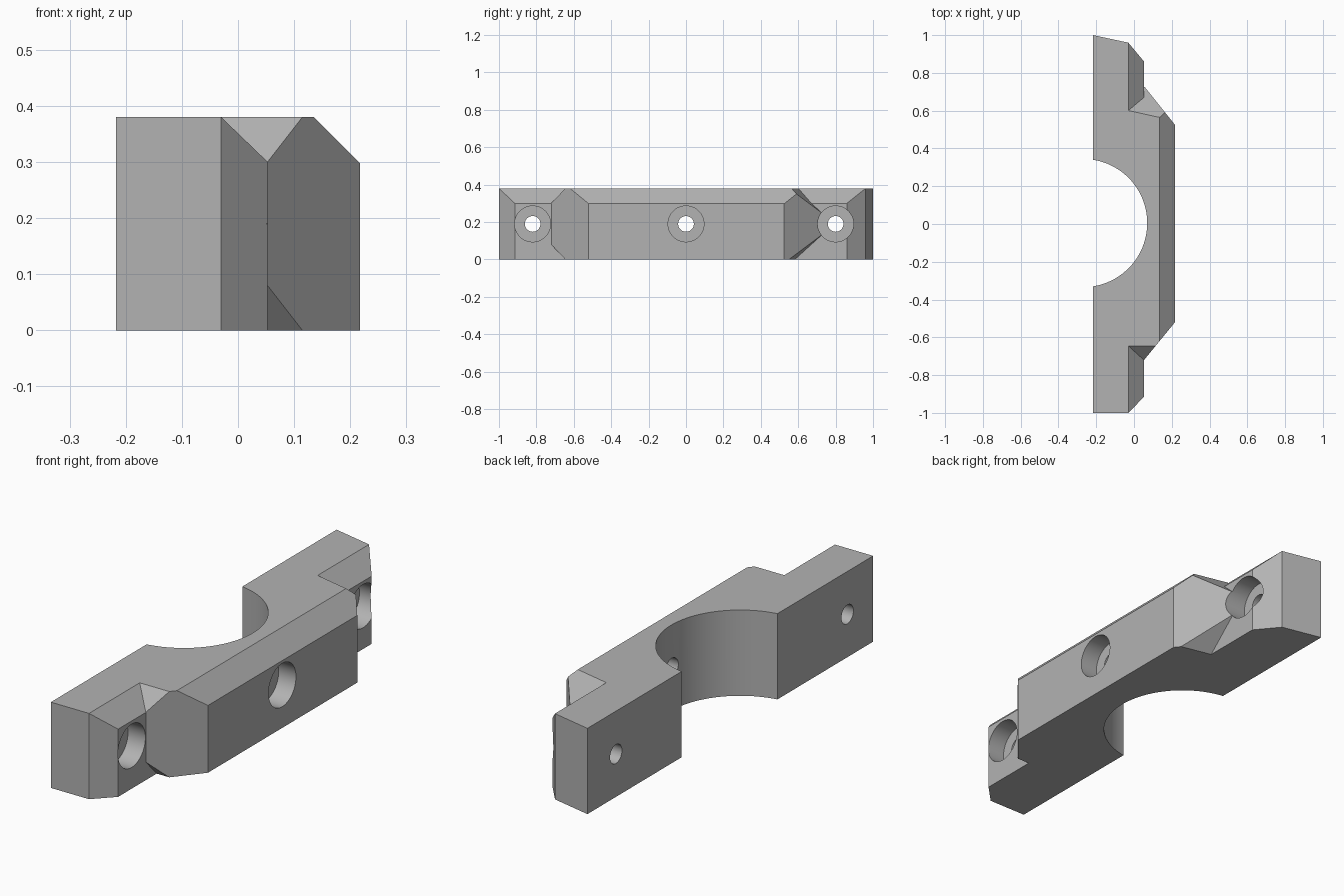
import bpy
import bmesh
from math import pi
from mathutils import Matrix, Vector

if "Cube" in bpy.data.objects:
    bpy.data.objects.remove(bpy.data.objects["Cube"])

HEIGHT = 0.38
MID = 0.19
BACK = -0.217

grey = bpy.data.materials.new("plain grey")
grey.use_nodes = True
grey.diffuse_color = (0.45, 0.45, 0.45, 1)
grey.node_tree.nodes["Principled BSDF"].inputs["Base Color"].default_value = grey.diffuse_color


def finish(bm, name):
    bmesh.ops.recalc_face_normals(bm, faces=bm.faces)
    mesh = bpy.data.meshes.new(name)
    bm.to_mesh(mesh)
    bm.free()
    mesh.materials.append(grey)
    obj = bpy.data.objects.new(name, mesh)
    bpy.context.collection.objects.link(obj)
    return obj


def chamfered_prism(name, outline, planes):
    """Extrude an outline upward, then slice off everything outside each plane."""
    bm = bmesh.new()
    base = bm.faces.new([bm.verts.new((x, y, 0)) for x, y in outline])
    top = bmesh.ops.extrude_face_region(bm, geom=[base])["geom"]
    bmesh.ops.translate(bm, vec=(0, 0, HEIGHT),
                        verts=[v for v in top if isinstance(v, bmesh.types.BMVert)])
    for point, normal in planes:
        cut = bmesh.ops.bisect_plane(
            bm, geom=bm.verts[:] + bm.edges[:] + bm.faces[:], dist=1e-5,
            plane_co=Vector(point), plane_no=Vector(normal).normalized(), clear_outer=True)
        rim = [e for e in cut["geom_cut"] if isinstance(e, bmesh.types.BMEdge)]
        bmesh.ops.holes_fill(bm, edges=rim)
    return finish(bm, name)


def cylinder(name, radius, start, end, segments):
    start, end = Vector(start), Vector(end)
    axis = end - start
    turn = axis.to_track_quat('Z', 'Y').to_matrix().to_4x4()
    bm = bmesh.new()
    bmesh.ops.create_cone(bm, cap_ends=True, segments=segments, radius1=radius,
                          radius2=radius, depth=axis.length,
                          matrix=Matrix.Translation((start + end) / 2) @ turn)
    obj = finish(bm, name)
    obj.hide_render = True
    return obj


def combine(target, tool, operation):
    mod = target.modifiers.new(operation, 'BOOLEAN')
    mod.operation = operation
    mod.solver = 'EXACT'
    mod.object = tool
    bpy.context.view_layer.objects.active = target
    bpy.ops.object.modifier_apply(modifier=mod.name)
    bpy.data.objects.remove(tool)


# Long base bar with a chamfered front top edge and clipped end corners
clamp = chamfered_prism(
    "clamp_half",
    [(BACK, -1), (-0.03, -1), (0.053, -0.915), (0.053, 0.86), (-0.03, 0.96), (BACK, 1)],
    [((-0.03, 0, HEIGHT), (0.08, 0, 0.083))])

# Raised middle block with slanted ends, bevelled above and below
block = chamfered_prism(
    "middle_block",
    [(BACK, -0.85), (-0.053, -0.85), (0.217, -0.52),
     (0.217, 0.525), (-0.043, 0.85), (BACK, 0.85)],
    [((0.135, 0, HEIGHT), (1, 0, 1)),
     ((0, -0.645, HEIGHT), (0, -1, 0.95)),
     ((0, -0.645, 0), (0, -1, -0.95)),
     ((0, 0.594, HEIGHT), (0.22, 1, 1.1)),
     ((0, 0.594, 0), (0.22, 1, -1.1))])
combine(clamp, block, 'UNION')

# Round saddle across the back
combine(clamp, cylinder("saddle_cutter", 0.339, (-0.269, 0.005, -0.2),
                        (-0.269, 0.005, 0.6), 96), 'DIFFERENCE')

# Counterbored bolt holes: y position and seating face
for y, face in ((-0.82, 0.053), (0, 0.217), (0.80, 0.053)):
    combine(clamp, cylinder("bolt_cutter", 0.042, (-0.5, y, MID), (0.5, y, MID), 32),
            'DIFFERENCE')
    combine(clamp, cylinder("bore_cutter", 0.096, (face - 0.085, y, MID), (0.5, y, MID), 48),
            'DIFFERENCE')

# One material, smooth curved walls and sharp edges
clamp.data.materials.clear()
clamp.data.materials.append(grey)
for poly in clamp.data.polygons:
    poly.material_index = 0
bpy.ops.object.select_all(action='DESELECT')
clamp.select_set(True)
bpy.context.view_layer.objects.active = clamp
bpy.ops.object.shade_smooth_by_angle(angle=pi / 9)
